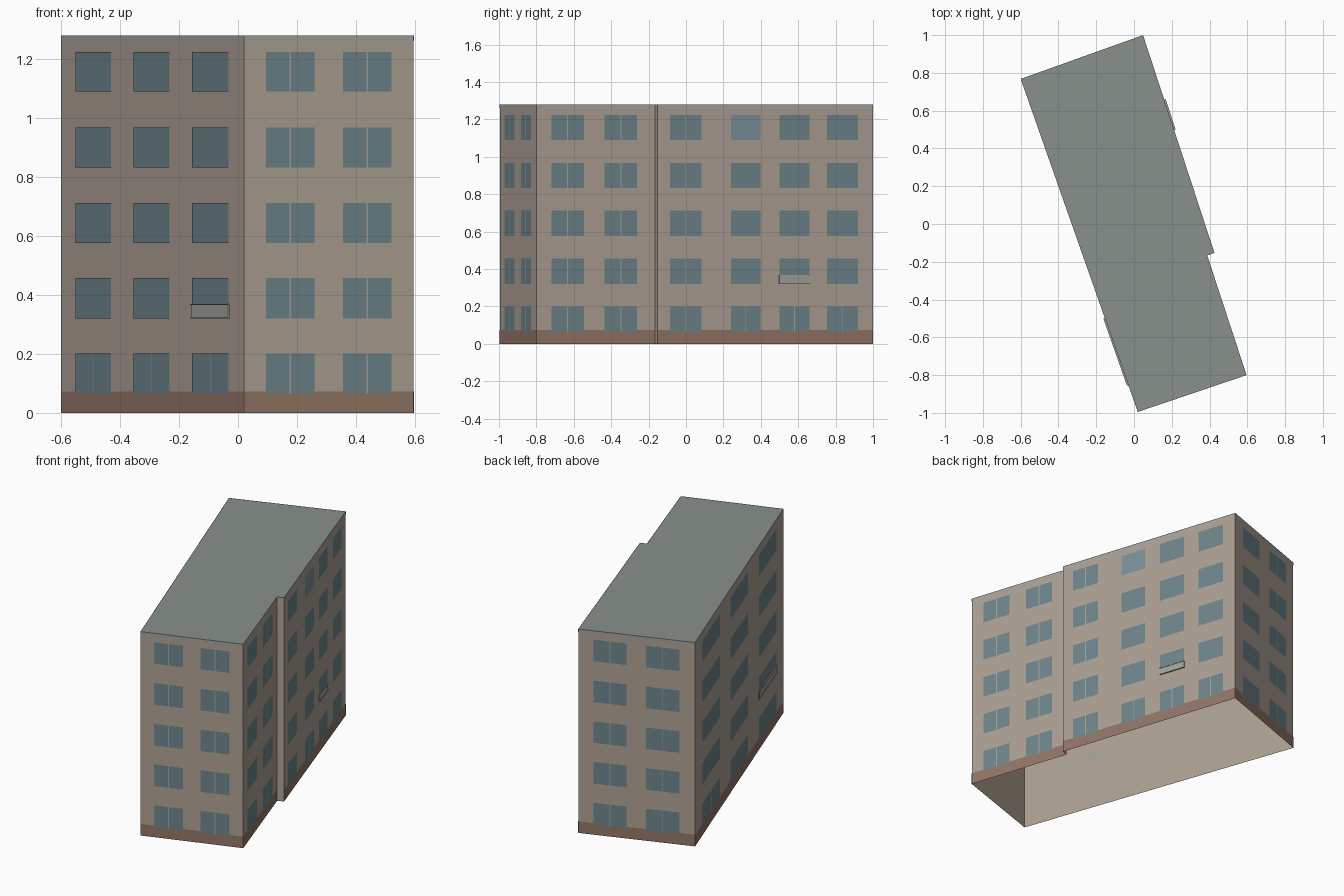
import bpy
import bmesh
from mathutils import Vector

if "Cube" in bpy.data.objects:
    bpy.data.objects.remove(bpy.data.objects["Cube"])

HEIGHT = 1.28
# footprint, counter-clockwise from the front-left corner
F, E, D, C, B, A = [Vector(p) for p in (
    (0.02, -0.995), (0.596, -0.80), (0.388, -0.167),
    (0.426, -0.153), (0.048, 1.0), (-0.60, 0.768))]
OUTLINE = [F, E, D, C, B, A]
ROWS = [(0.066, 0.201), (0.321, 0.457), (0.577, 0.712), (0.833, 0.968), (1.09, 1.225)]

# each wall: start, end, window spans along it, indices of two-pane columns
WALLS = [
    (F, E, [(0.13, 0.415), (0.583, 0.868)], (0, 1)),
    (E, D, [(0.125, 0.40), (0.575, 0.85)], (0, 1)),
    (C, B, [(0.058, 0.205), (0.34, 0.478), (0.565, 0.704), (0.787, 0.93)], (0,)),
    (B, A, [(0.13, 0.415), (0.583, 0.868)], (0, 1)),
    (A, F, [(0.08, 0.277), (0.40, 0.597), (0.72, 0.92)], ()),
]


def material(name, rgb):
    m = bpy.data.materials.new(name)
    m.diffuse_color = (*rgb, 1)
    m.use_nodes = True
    m.node_tree.nodes["Principled BSDF"].inputs["Base Color"].default_value = m.diffuse_color
    return m


WALL = material("plaster", (0.42, 0.355, 0.295))
ROOF = material("roof_grey", (0.25, 0.285, 0.265))
BASE = material("base_brown", (0.29, 0.18, 0.135))
GLASS = material("glass", (0.155, 0.235, 0.26))
PALE = material("pale_glass", (0.20, 0.285, 0.32))
TRIM = material("trim", (0.36, 0.37, 0.33))


def finish(name, bm, mat):
    me = bpy.data.meshes.new(name)
    bm.to_mesh(me)
    bm.free()
    me.materials.append(mat)
    ob = bpy.data.objects.new(name, me)
    bpy.context.collection.objects.link(ob)
    return ob


def wall_point(p, q, t, z, out):
    d = (q - p).normalized()
    xy = p.lerp(q, t) + Vector((d.y, -d.x)) * out
    return (xy.x, xy.y, z)


def panel(bm, p, q, t0, t1, z0, z1, out):
    corners = ((t0, z0), (t1, z0), (t1, z1), (t0, z1))
    return bm.faces.new([bm.verts.new(wall_point(p, q, t, z, out)) for t, z in corners])


def slab(bm, p, q, t0, t1, z0, z1, out):
    # closed box standing off the wall
    corners = ((t0, z0), (t1, z0), (t1, z1), (t0, z1))
    back = [bm.verts.new(wall_point(p, q, t, z, 0)) for t, z in corners]
    front = [bm.verts.new(wall_point(p, q, t, z, out)) for t, z in corners]
    bm.faces.new(front)
    bm.faces.new(back[::-1])
    for i in range(4):
        j = (i + 1) % 4
        bm.faces.new((back[i], back[j], front[j], front[i]))


# wall shell, open underneath
bm = bmesh.new()
low = [bm.verts.new((p.x, p.y, 0)) for p in OUTLINE]
top = [bm.verts.new((p.x, p.y, HEIGHT)) for p in OUTLINE]
for i in range(6):
    j = (i + 1) % 6
    bm.faces.new((low[i], low[j], top[j], top[i]))
finish("walls", bm, WALL)

# flat roof
bm = bmesh.new()
bm.faces.new([bm.verts.new((p.x, p.y, HEIGHT)) for p in OUTLINE])
finish("roof", bm, ROOF)

# base band, roof edge, windows and window bars
base, edge, glass, pale, bars = [bmesh.new() for _ in range(5)]
for n, (p, q, spans, double) in enumerate(WALLS):
    length = (q - p).length
    panel(base, p, q, 0, 1, 0, 0.073, 0.001)
    panel(edge, p, q, 0, 1, 1.262, HEIGHT, 0.001)
    for c, (t0, t1) in enumerate(spans):
        for r, (z0, z1) in enumerate(ROWS):
            target = pale if (n, c, r) == (2, 1, 4) else glass
            panel(target, p, q, t0, t1, z0, z1, 0.002)
            if c in double or r == 0:
                mid, half = (t0 + t1) / 2, 0.0025 / length
                panel(bars, p, q, mid - half, mid + half, z0, z1, 0.003)
finish("base_band", base, BASE)
finish("roof_edge", edge, TRIM)
finish("windows", glass, GLASS)
finish("pale_window", pale, PALE)
finish("window_bars", bars, TRIM)

# shallow balcony rails on the first floor
bm = bmesh.new()
for p, q, t0, t1, z1 in ((C, B, 0.565, 0.704, 0.366), (A, F, 0.718, 0.92, 0.368)):
    slab(bm, p, q, t0, t1, 0.325, z1, 0.005)
    for z in (0.323, z1):
        slab(bm, p, q, t0, t1, z - 0.002, z + 0.002, 0.008)
finish("balcony_rails", bm, TRIM)
